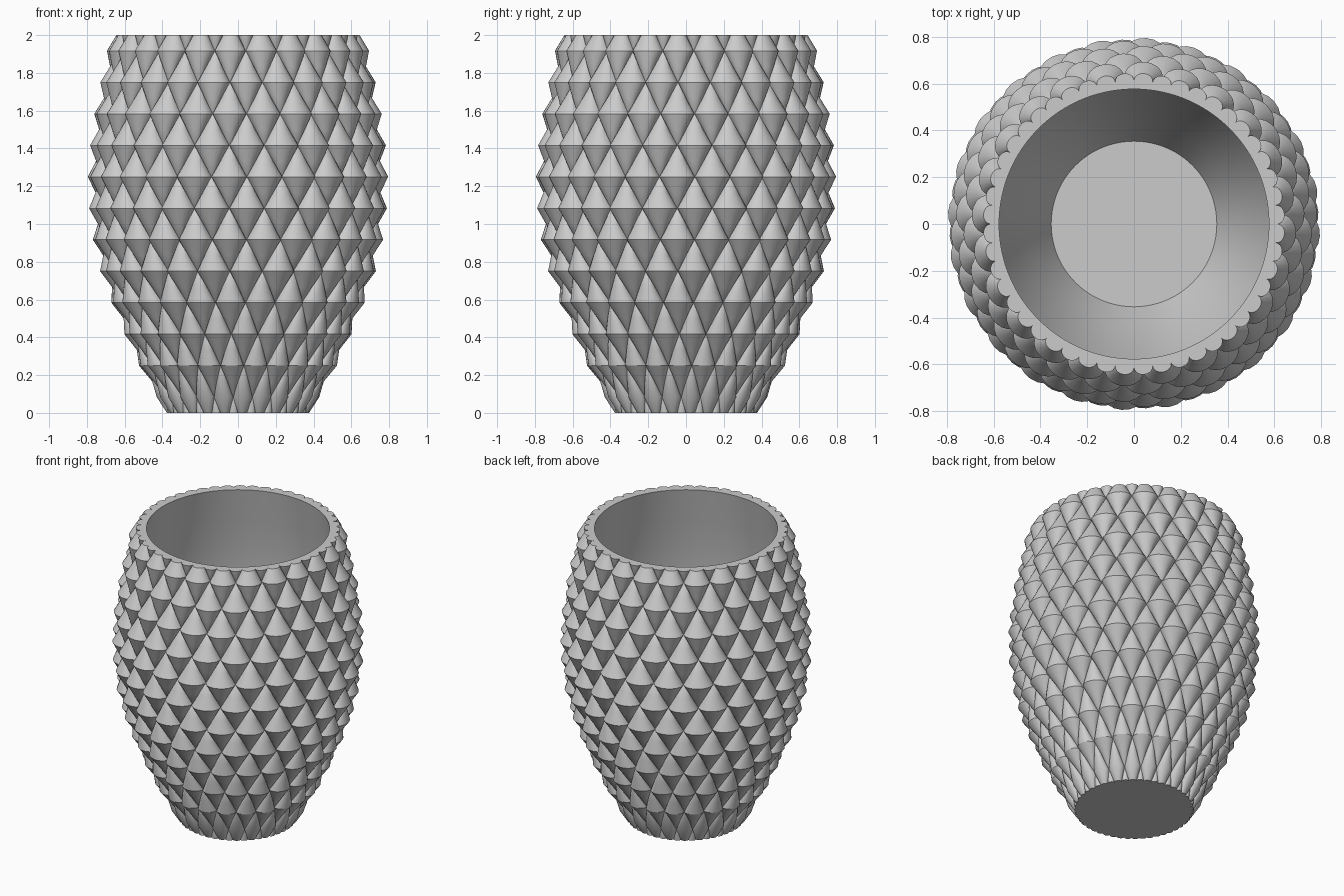
import bpy, bmesh, math

cube = bpy.data.objects.get("Cube")
if cube:
    bpy.data.objects.remove(cube, do_unlink=True)

SCALES = 24            # scales in each ring
STEPS = 10             # segments across a scale
PITCH = 2 * math.pi / SCALES
LEVEL = 1 / 6          # height between rings
BULGE = 0.105          # scale depth relative to the core radius
WALL = 0.036
# core radius at each ring, from just below the base to just above the rim
CORE = [0.326, 0.39, 0.475, 0.545, 0.608, 0.662, 0.697,
        0.715, 0.721, 0.71, 0.69, 0.661, 0.629, 0.597]


def ring_z(k):
    return (k - 0.5) * LEVEL


def phase(k):
    return PITCH * (0.25 if k % 2 else -0.25)


bm = bmesh.new()


def arc(k, i, direction, size):
    """Row of points across one scale, shrinking towards its tip."""
    other = min(max(k + direction, 0), len(CORE) - 1)
    radius = CORE[k] * size + CORE[other] * (1 - size)
    z = ring_z(k) + direction * (1 - size) * LEVEL
    centre = phase(k) + i * PITCH - math.pi / 2
    row = []
    for s in range(STEPS + 1):
        a = math.pi * (s / STEPS - 0.5)
        angle = centre + math.sin(a) * size * PITCH / 2
        r = radius * (1 + BULGE * size * math.cos(a))
        row.append(bm.verts.new((r * math.cos(angle), r * math.sin(angle), z)))
    return row


def strip(low, high):
    for s in range(STEPS):
        bm.faces.new((low[s], low[s + 1], high[s + 1], high[s]))


def half_scale(k, i, direction):
    """One tapering cone patch from a ring to the neighbouring ring."""
    sizes = [1.0, 0.5, 0.0]
    if (k == 1 and direction < 0) or (k == 12 and direction > 0):
        sizes = [1.0, 0.5]       # cut by the base or rim
    if k in (0, 13):
        sizes = [0.5, 0.0]       # only the tip is inside the body
    rows = [arc(k, i, direction, size) for size in sizes if size]
    for low, high in zip(rows, rows[1:]):
        strip(low, high)
    if sizes[-1] == 0.0:
        tip = arc(k, i, direction, 0.0)
        for v in tip[1:]:
            bm.verts.remove(v)
        for s in range(STEPS):
            bm.faces.new((rows[-1][s], rows[-1][s + 1], tip[0]))


# scaled outside
for k in range(len(CORE)):
    for i in range(SCALES):
        if k > 0:
            half_scale(k, i, -1)
        if k < len(CORE) - 1:
            half_scale(k, i, 1)
bmesh.ops.remove_doubles(bm, verts=bm.verts[:], dist=0.0002)


def edge_loop(z):
    loop = [v for v in bm.verts if abs(v.co.z - z) < 0.001]
    return sorted(loop, key=lambda v: math.atan2(v.co.y, v.co.x))


# base, flat rim, and smooth inside following the core
bm.faces.new(edge_loop(0.0))
outer = edge_loop(2.0)
angles = [math.atan2(v.co.y, v.co.x) for v in outer]
inside = [((CORE[12] + CORE[13]) / 2 - WALL, 2.0)]
inside += [(CORE[k] - WALL, ring_z(k)) for k in range(12, 0, -1)]
previous = outer
for r, z in inside:
    loop = [bm.verts.new((r * math.cos(a), r * math.sin(a), z)) for a in angles]
    for s in range(len(loop)):
        t = (s + 1) % len(loop)
        bm.faces.new((previous[s], previous[t], loop[t], loop[s]))
    previous = loop
bm.faces.new(previous)
bmesh.ops.recalc_face_normals(bm, faces=bm.faces[:])

mesh = bpy.data.meshes.new("scaled_vase")
bm.to_mesh(mesh)
bm.free()
vase = bpy.data.objects.new("scaled_vase", mesh)
bpy.context.collection.objects.link(vase)

# plain grey
grey = bpy.data.materials.new("plain_grey")
grey.use_nodes = True
colour = (0.6, 0.6, 0.6, 1)
grey.diffuse_color = colour
grey.node_tree.nodes["Principled BSDF"].inputs["Base Color"].default_value = colour
mesh.materials.append(grey)

bpy.ops.object.select_all(action="DESELECT")
vase.select_set(True)
bpy.context.view_layer.objects.active = vase
bpy.ops.object.shade_smooth_by_angle(angle=math.radians(30))
